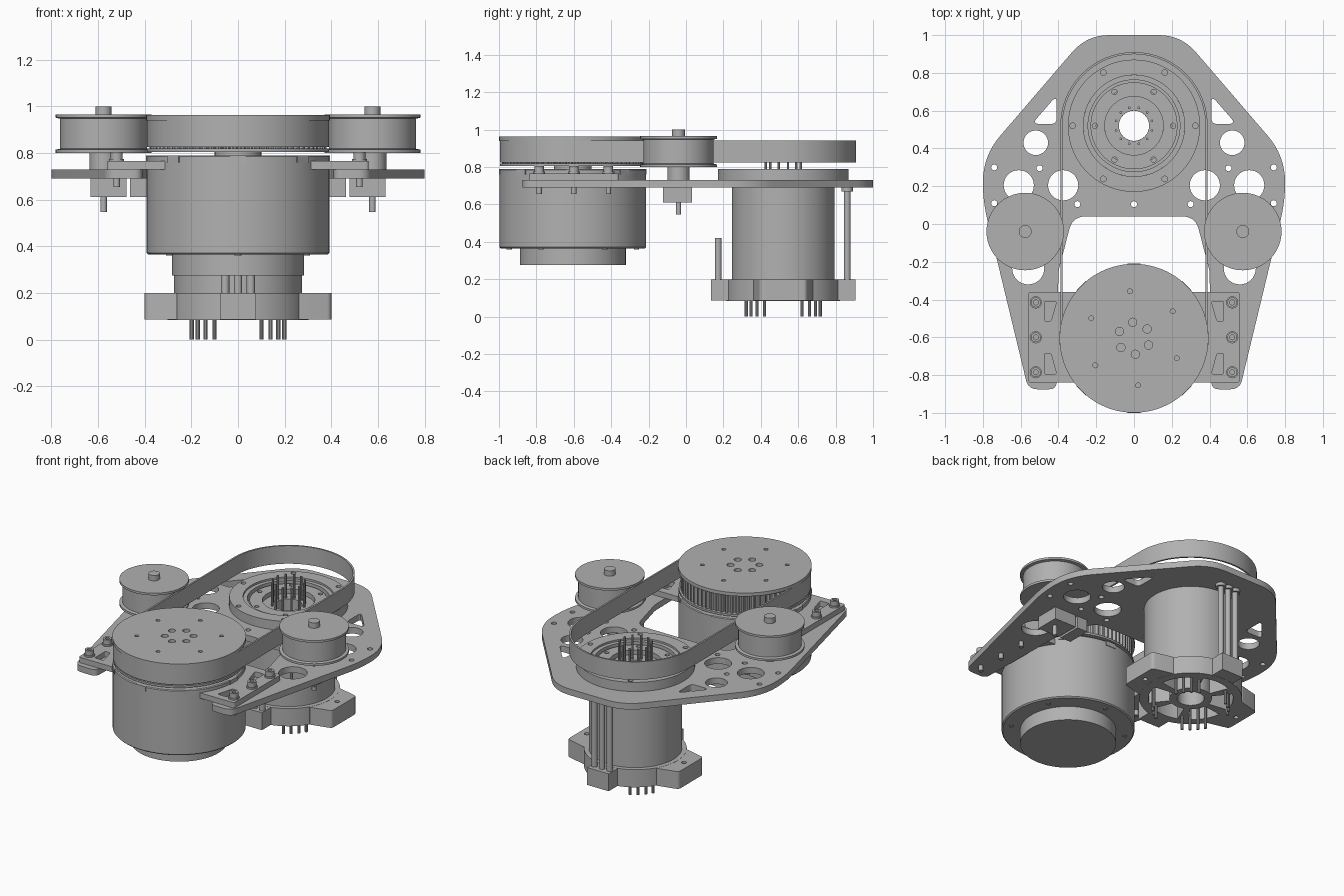
import bpy, bmesh
from math import cos, sin, tau, radians
from mathutils import Vector, Matrix

cube = bpy.data.objects.get("Cube")
if cube:
    bpy.data.objects.remove(cube)

grey = bpy.data.materials.new("mid grey")
grey.use_nodes = True
grey.diffuse_color = (0.44, 0.44, 0.44, 1)
grey.node_tree.nodes["Principled BSDF"].inputs["Base Color"].default_value = grey.diffuse_color

FRONT = (0, -0.605)    # axis of the drive motor
REAR = (0, 0.52)       # axis of the output unit


def finish(name, bm, loc):
    """Turn a bmesh into a named, shaded object."""
    bmesh.ops.remove_doubles(bm, verts=bm.verts, dist=1e-5)
    bmesh.ops.recalc_face_normals(bm, faces=bm.faces)
    mesh = bpy.data.meshes.new(name)
    bm.to_mesh(mesh)
    bm.free()
    mesh.materials.append(grey)
    ob = bpy.data.objects.new(name, mesh)
    ob.location = loc
    bpy.context.collection.objects.link(ob)
    bpy.ops.object.select_all(action="DESELECT")
    ob.select_set(True)
    bpy.context.view_layer.objects.active = ob
    bpy.ops.object.shade_smooth_by_angle(angle=radians(32))
    return ob


def lathe(name, profile, centre, steps=80):
    """Spin a profile of (radius, height) points around a vertical axis."""
    bm = bmesh.new()
    verts = [bm.verts.new((r, 0, z)) for r, z in profile]
    edges = [bm.edges.new((a, b)) for a, b in zip(verts, verts[1:] + verts[:1])]
    bmesh.ops.spin(bm, geom=verts + edges, axis=(0, 0, 1), cent=(0, 0, 0),
                   angle=tau, steps=steps, use_merge=False)
    bmesh.ops.remove_doubles(bm, verts=bm.verts, dist=1e-5)
    bmesh.ops.dissolve_degenerate(bm, edges=bm.edges, dist=1e-6)
    return finish(name, bm, (*centre, 0))


def rod(name, centre, r, z0, z1, steps=20):
    return lathe(name, [(0, z0), (r, z0), (r, z1), (0, z1)], centre, steps)


def tube(name, centre, r0, r1, z0, z1):
    return lathe(name, [(r0, z0), (r1, z0), (r1, z1), (r0, z1)], centre)


def box(name, centre, size, turn=0):
    bm = bmesh.new()
    bmesh.ops.create_cube(bm, size=1)
    bm.transform(Matrix.Rotation(turn, 4, "Z") @ Matrix.Diagonal((*size, 1)))
    return finish(name, bm, centre)


def slab(name, loops, z0, z1):
    """Extrude an outline; further loops become holes."""
    curve = bpy.data.curves.new(name, "CURVE")
    curve.dimensions, curve.fill_mode = "2D", "BOTH"
    curve.extrude = (z1 - z0) / 2
    for loop in loops:
        spline = curve.splines.new("POLY")
        spline.points.add(len(loop) - 1)
        for p, (x, y) in zip(spline.points, loop):
            p.co = (x, y, 0, 1)
        spline.use_cyclic_u = True
    helper = bpy.data.objects.new(name + " outline", curve)
    bpy.context.collection.objects.link(helper)
    solid = helper.evaluated_get(bpy.context.evaluated_depsgraph_get())
    mesh = bpy.data.meshes.new_from_object(solid)
    bm = bmesh.new()
    bm.from_mesh(mesh)
    bpy.data.objects.remove(helper)
    bpy.data.meshes.remove(mesh)
    return finish(name, bm, (0, 0, (z0 + z1) / 2))


def circle(c, r, n=32):
    return [(c[0] + r * cos(tau * i / n), c[1] + r * sin(tau * i / n)) for i in range(n)]


def ring(c, r, n, start=0.0):
    """Points spaced evenly round a circle, starting at an angle in degrees."""
    return [(c[0] + r * cos(radians(start) + tau * i / n),
             c[1] + r * sin(radians(start) + tau * i / n)) for i in range(n)]


def rounded(corners):
    """Round each (x, y, cut) corner of a polygon."""
    out = []
    for i, (x, y, d) in enumerate(corners):
        p = Vector((x, y))
        a = p + (Vector(corners[i - 1][:2]) - p).normalized() * d
        b = p + (Vector(corners[(i + 1) % len(corners)][:2]) - p).normalized() * d
        out += [tuple(a * (1 - t) ** 2 + p * 2 * t * (1 - t) + b * t * t)
                for t in (k / 8 for k in range(9))]
    return out


def mirrored(loop):
    return [(-x, y) for x, y in loop]


# Main plate with its lightening holes
half = [(0.25, 1, 0.12), (0.8, 0.36, 0.14), (0.8, 0.12, 0.1), (0.56, -0.875, 0.05),
        (0.41, -0.875, 0.04), (0.4, -0.25, 0.02), (0.325, 0.04, 0.07)]
outline = rounded(half + [(-x, y, d) for x, y, d in reversed(half)])
holes = [circle((0.52, 0.43), 0.065), circle((0.61, 0.205), 0.08),
         circle((0.375, 0.205), 0.08), circle((0.56, -0.235), 0.085),
         rounded([(0.54, 0.53, 0.04), (0.41, 0.53, 0.03), (0.41, 0.68, 0.04)])]
holes += [circle(c, 0.016, 16) for c in
          [(0.74, 0.3), (0.74, 0.11), (0.5, 0.295), (0.5, 0.11), (0.3, 0.105)]]
holes += [mirrored(h) for h in holes]
slab("main_plate", [outline, circle(REAR, 0.2, 64), circle((0, 0.105), 0.016, 16)] + holes,
     0.69, 0.73)

# Motor mount plate with tapered windows
windows = [rounded([(0.475, y, 0.01), (0.41, y, 0.012), (0.44, e, 0.012), (0.475, e, 0.012)])
           for y, e in ((-0.41, -0.515), (-0.795, -0.685))]
windows += [mirrored(w) for w in windows]
slab("mount_plate", [rounded([(0.56, -0.36, 0.015), (0.56, -0.84, 0.015),
                              (-0.56, -0.84, 0.015), (-0.56, -0.36, 0.015)])] + windows,
     0.73, 0.765)
for side in (1, -1):
    for y in (-0.415, -0.6, -0.785):
        c = (side * 0.52, y)
        rod("mount_washer", c, 0.032, 0.765, 0.775)
        tube("mount_bolt_head", c, 0.013, 0.026, 0.775, 0.805)
        rod("mount_bolt", c, 0.014, 0.655, 0.785)

# Drive motor
lathe("drive_motor", [(0, 0.275), (0.283, 0.275), (0.283, 0.365), (0.385, 0.365),
                      (0.392, 0.372), (0.392, 0.785), (0.387, 0.79), (0, 0.79)], FRONT, 112)
rod("drive_hub", FRONT, 0.1, 0.79, 0.82, 40)
for i, c in enumerate(ring(FRONT, 0.39, 8, -90)):
    box("motor_tab", (*c, 0.775), (0.01, 0.07, 0.03), tau * i / 8 - tau / 4)
for c in ring(FRONT, 0.34, 6, 30):
    rod("motor_screw", c, 0.014, 0.36, 0.37, 16)

# Drive pulley: toothed rim, lower flange and drilled cap
teeth = []
for i in range(72):
    for k, r in enumerate((0.362, 0.362, 0.38, 0.38)):
        a = tau * (i + k / 4) / 72
        teeth.append((r * cos(a), FRONT[1] + r * sin(a)))
drilled = [circle(c, 0.013, 16) for c in ring(FRONT, 0.25, 6, 95)]
drilled += [circle(c, 0.022, 16) for c in ring(FRONT, 0.085, 6, 95)]
slab("drive_pulley_teeth", [teeth], 0.815, 0.94)
tube("drive_pulley_flange", FRONT, 0.1, 0.39, 0.805, 0.818)
slab("drive_pulley_cap", [circle(FRONT, 0.394, 112)] + drilled, 0.94, 0.962)


def belt_loop(r, n=48):
    rear = [(r * cos(tau / 2 * i / n), REAR[1] + r * sin(tau / 2 * i / n)) for i in range(n + 1)]
    front = [(-x, FRONT[1] - (y - REAR[1])) for x, y in rear]
    return rear + front


slab("belt", [belt_loop(0.39), belt_loop(0.379)], 0.825, 0.942)

# Output flange, stepped down towards the bore
slab("output_flange", [circle(REAR, 0.35, 96), circle(REAR, 0.268, 96)]
     + [circle(c, 0.015, 16) for c in ring(REAR, 0.325, 6)], 0.73, 0.79)
tube("output_bearing", REAR, 0.243, 0.268, 0.7, 0.778)
slab("output_rotor", [circle(REAR, 0.23, 80), circle(REAR, 0.155, 64)]
     + [circle(c, 0.014, 16) for c in ring(REAR, 0.207, 6)], 0.69, 0.765)
tube("output_core", REAR, 0.08, 0.155, 0.66, 0.735)
for c in ring(REAR, 0.098, 12, 15):
    rod("core_pin", c, 0.007, 0.7, 0.89, 10)

# Output motor body
tube("output_motor", REAR, 0.08, 0.275, 0.195, 0.69)

# Motor base: disc with four lobes, open pockets between spokes
pockets = []
for i in range(6):
    arc = [radians(60 * i + 8 + 44 * k / 10) for k in range(11)]
    pockets.append([(REAR[0] + r * cos(a), REAR[1] + r * sin(a))
                    for r, run in ((0.25, arc), (0.125, arc[::-1])) for a in run])
slab("base_disc", [circle(REAR, 0.303, 96), circle(REAR, 0.08)] + pockets, 0.085, 0.2)
for side in (1, -1):
    arm = rounded([(0.26, 0.36, 0.01), (0.4, 0.395, 0.02), (0.4, 0.645, 0.02), (0.26, 0.68, 0.01)])
    arm = [(side * x, y) for x, y in arm]
    slab("base_side_lobe", [arm, circle((side * 0.35, 0.52), 0.015, 16)], 0.086, 0.199)
    box("base_post_lobe", (0, REAR[1] + side * 0.335, 0.1425), (0.155, 0.1, 0.113))
for x in (-0.055, 0, 0.055):
    rod("rear_post", (x, 0.862), 0.018, 0.19, 0.69)
    rod("rear_post_cap", (x, 0.862), 0.03, 0.67, 0.692)
    rod("front_post", (x, 0.172), 0.018, 0.19, 0.42)
for quarter in range(4):
    for step in (27, 39, 51, 63):
        a = radians(quarter * 90 + step)
        rod("base_pin", (0.222 * cos(a), REAR[1] + 0.222 * sin(a)), 0.009, 0, 0.2, 10)

# Idler pulleys with their shafts and blocks
for side, word in ((1, "left"), (-1, "right")):
    c = (side * 0.576, -0.04)
    lathe(word + "_idler", [(0, 0.8), (0.205, 0.8), (0.205, 0.814), (0.187, 0.818),
                            (0.187, 0.947), (0.205, 0.951), (0.205, 0.965), (0, 0.965)], c)
    rod(word + "_idler_shaft", c, 0.034, 0.96, 1.0, 32)
    rod(word + "_idler_spacer", c, 0.06, 0.73, 0.8, 40)
    rod(word + "_idler_stud", c, 0.014, 0.547, 0.62)
    box(word + "_idler_block", (side * 0.555, -0.045, 0.651), (0.155, 0.155, 0.08))
    box(word + "_inner_block", (side * 0.425, -0.045, 0.651), (0.075, 0.155, 0.08))
